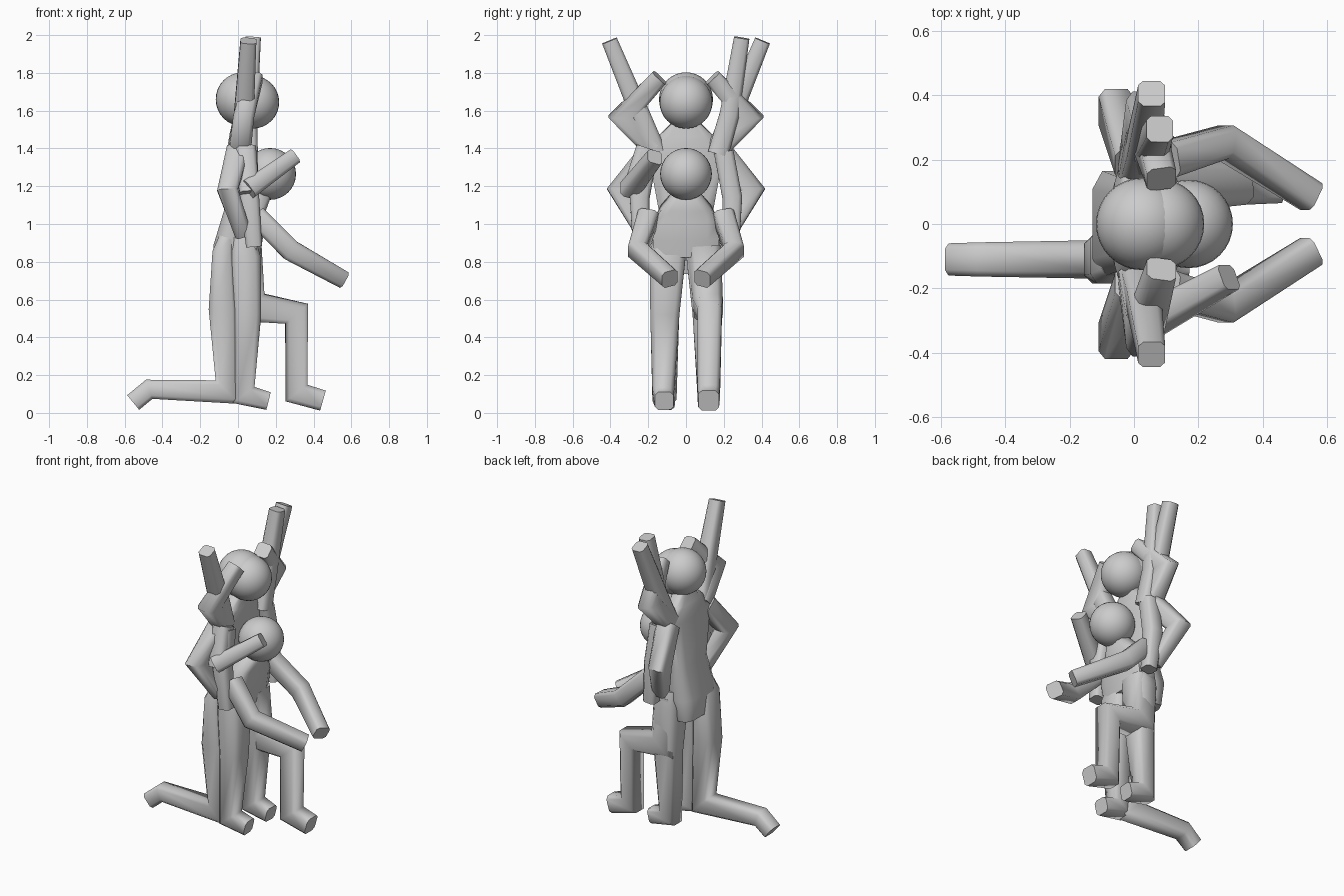
import bpy, bmesh, math
from mathutils import Vector

cube = bpy.data.objects.get("Cube")
if cube:
    bpy.data.objects.remove(cube, do_unlink=True)

grey = bpy.data.materials.new("plain grey")
grey.use_nodes = True
grey.diffuse_color = (0.6, 0.6, 0.6, 1)
grey.node_tree.nodes["Principled BSDF"].inputs["Base Color"].default_value = (0.6, 0.6, 0.6, 1)

X, Y = Vector((1, 0, 0)), Vector((0, 1, 0))
C = 0.65  # corner chamfer of a limb section
SECTION = [(1, -C), (1, C), (C, 1), (-C, 1), (-1, C), (-1, -C), (-C, -1), (C, -1)]


def finish(name, bm):
    bmesh.ops.recalc_face_normals(bm, faces=bm.faces)
    mesh = bpy.data.meshes.new(name)
    bm.to_mesh(mesh)
    bm.free()
    mesh.materials.append(grey)
    ob = bpy.data.objects.new(name, mesh)
    bpy.context.collection.objects.link(ob)
    bpy.ops.object.select_all(action="DESELECT")
    ob.select_set(True)
    bpy.context.view_layer.objects.active = ob
    bpy.ops.object.shade_smooth_by_angle(angle=math.radians(65))


def loft(name, path, sizes, ref=Y):
    """Mitred tube; sizes holds (half along ref, half across) for each point."""
    pts = [Vector(p) for p in path]
    bm = bmesh.new()
    rings = []
    for i, p in enumerate(pts):
        a = (p - pts[i - 1]).normalized() if i else None
        b = (pts[i + 1] - p).normalized() if i < len(pts) - 1 else None
        a, b = a or b, b or a
        t = (a + b).normalized()
        v = t.cross(ref).normalized()
        u = v.cross(t)
        miter = 1 / max(t.dot(a), 0.6)
        su, sv = sizes[i]
        rings.append([bm.verts.new(p + u * (su * cu) + v * (sv * cv * miter))
                      for cu, cv in SECTION])
    n = len(SECTION)
    for lo, hi in zip(rings, rings[1:]):
        for k in range(n):
            bm.faces.new((lo[k], lo[(k + 1) % n], hi[(k + 1) % n], hi[k]))
    bm.faces.new(rings[0])
    bm.faces.new(rings[-1])
    finish(name, bm)


def limb(name, path, radii, ref=Y):
    loft(name, path, [(r, r) for r in radii], ref)


def pair(name, path, radii, ref):
    for side, s in (("left", 1), ("right", -1)):
        limb(f"{name}_{side}", [(x, s * y, z) for x, y, z in path], radii, ref)


def ball(name, center, radius):
    bm = bmesh.new()
    bmesh.ops.create_uvsphere(bm, u_segments=32, v_segments=16, radius=radius)
    bmesh.ops.translate(bm, verts=bm.verts, vec=center)
    finish(name, bm)


# Heads
ball("tall_head_back", (0.025, 0, 1.66), 0.143)
ball("tall_head_front", (0.078, 0, 1.645), 0.14)
ball("short_head", (0.17, 0, 1.265), 0.137)

# Torsos, from hips to neck
loft("tall_torso",
     [(-0.05, 0, 0.74), (-0.04, 0, 0.88), (-0.01, 0, 1.08), (0, 0, 1.38), (0.01, 0, 1.47), (0.02, 0, 1.56)],
     [(0.14, 0.07), (0.165, 0.09), (0.145, 0.06), (0.2, 0.06), (0.14, 0.055), (0.05, 0.045)])
loft("short_torso",
     [(0.05, 0, 0.83), (0.06, 0, 0.92), (0.075, 0, 1.02), (0.09, 0, 1.09), (0.14, 0, 1.18)],
     [(0.17, 0.065), (0.175, 0.07), (0.17, 0.07), (0.13, 0.06), (0.05, 0.045)])

# Legs
loft("kneeling_leg",
     [(-0.06, -0.1, 0.93), (-0.08, -0.1, 0.85), (-0.08, -0.11, 0.55), (-0.055, -0.11, 0.11),
      (-0.47, -0.11, 0.125), (-0.555, -0.11, 0.055)],
     [(0.06, 0.04), (0.085, 0.055), (0.075, 0.075), (0.06, 0.06), (0.053, 0.05), (0.05, 0.05)])
for side, s in (("left", 1), ("right", -1)):
    loft(f"standing_leg_{side}",
         [(0.03, s * 0.09, 0.93), (0.04, s * 0.098, 0.82), (0.05, s * 0.112, 0.52),
          (0.03, s * 0.12, 0.095), (0.16, s * 0.115, 0.063)],
         [(0.085, 0.06), (0.095, 0.08), (0.077, 0.073), (0.058, 0.055), (0.05, 0.048)])
loft("raised_leg",
     [(0.05, 0.095, 0.88), (0.06, 0.115, 0.56), (0.31, 0.125, 0.525), (0.31, 0.12, 0.105), (0.45, 0.12, 0.065)],
     [(0.09, 0.075), (0.08, 0.08), (0.065, 0.06), (0.06, 0.058), (0.055, 0.055)])

# Arms in matching pairs
pair("uplifted_arm", [(0.01, 0.16, 1.38), (0.03, 0.235, 1.56), (0.055, 0.405, 1.97)],
     [0.055, 0.053, 0.042], X)
pair("head_touching_arm", [(0.01, 0.17, 1.4), (0.03, 0.335, 1.57), (0.085, 0.14, 1.775)],
     [0.058, 0.055, 0.046], X)
pair("hip_arm", [(0.0, 0.19, 1.38), (-0.055, 0.35, 1.18), (0.03, 0.22, 0.95)],
     [0.06, 0.055, 0.045], X)
pair("hanging_arm", [(0.05, 0.2, 1.38), (0.06, 0.245, 1.14), (0.085, 0.24, 0.88)],
     [0.052, 0.052, 0.042], X)
pair("reaching_arm", [(0.1, 0.2, 1.04), (0.28, 0.255, 0.86), (0.55, 0.085, 0.71)],
     [0.055, 0.052, 0.047], Y)

# Odd pair: one straight up, one folded forward
limb("straight_arm_left", [(0.05, 0.17, 1.37), (0.05, 0.23, 1.58), (0.08, 0.295, 1.985)],
     [0.055, 0.052, 0.041], X)
limb("folded_upper_arm_right", [(0.04, -0.21, 1.4), (0.06, -0.29, 1.16)], [0.055, 0.052], X)
limb("folded_forearm_right", [(0.05, -0.3, 1.18), (0.295, -0.165, 1.355)], [0.052, 0.042], Y)
